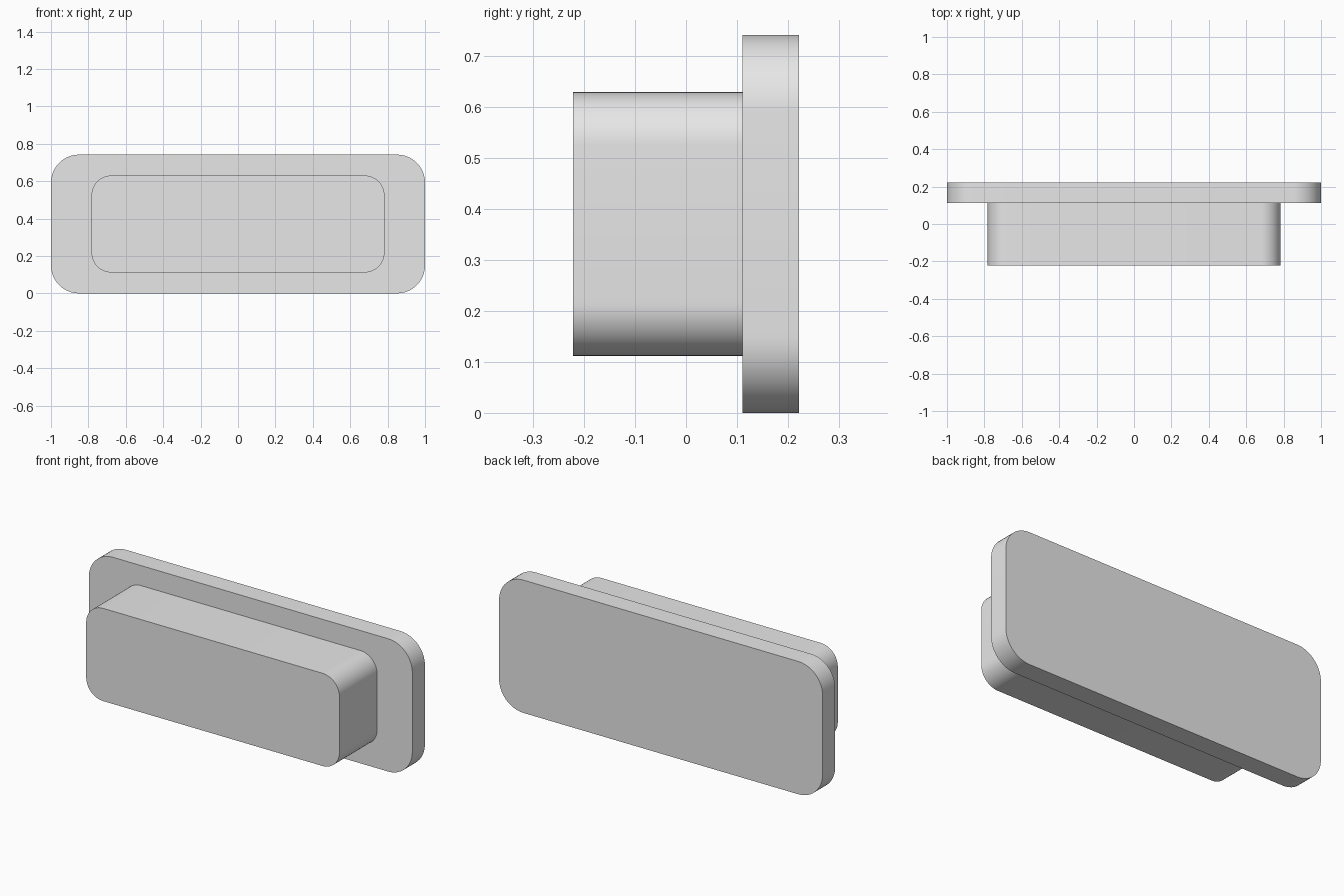
import bpy
import bmesh
from math import cos, sin, pi, radians

cube = bpy.data.objects.get("Cube")
if cube:
    bpy.data.objects.remove(cube, do_unlink=True)

grey = bpy.data.materials.new("plain_grey")
grey.use_nodes = True
grey.diffuse_color = (0.8, 0.8, 0.8, 1)
grey.node_tree.nodes["Principled BSDF"].inputs["Base Color"].default_value = (0.8, 0.8, 0.8, 1)

MID_Z = 0.371
STEPS = 12


def rounded_slab(name, half_width, half_height, radius, front, back):
    """Rounded rectangle in the xz plane, extruded from front to back along y."""
    bm = bmesh.new()
    outline = []
    for corner, (sx, sz) in enumerate([(1, 1), (-1, 1), (-1, -1), (1, -1)]):
        for i in range(STEPS + 1):
            a = (corner + i / STEPS) * pi / 2
            x = sx * (half_width - radius) + radius * cos(a)
            z = MID_Z + sz * (half_height - radius) + radius * sin(a)
            outline.append(bm.verts.new((x, front, z)))
    face = bm.faces.new(outline)
    extruded = bmesh.ops.extrude_face_region(bm, geom=[face], use_keep_orig=True)
    moved = [v for v in extruded["geom"] if isinstance(v, bmesh.types.BMVert)]
    bmesh.ops.translate(bm, verts=moved, vec=(0, back - front, 0))
    bmesh.ops.recalc_face_normals(bm, faces=bm.faces)
    mesh = bpy.data.meshes.new(name)
    bm.to_mesh(mesh)
    bm.free()
    mesh.materials.append(grey)
    obj = bpy.data.objects.new(name, mesh)
    bpy.context.collection.objects.link(obj)
    # Smooth corners, sharp rims
    bpy.ops.object.select_all(action='DESELECT')
    obj.select_set(True)
    bpy.context.view_layer.objects.active = obj
    bpy.ops.object.shade_smooth_by_angle(angle=radians(30))
    return obj


# Wide flange at the back, thick block in front of it
rounded_slab("back_plate", 1.0, 0.371, 0.15, 0.111, 0.222)
rounded_slab("front_block", 0.783, 0.259, 0.105, -0.222, 0.111)
